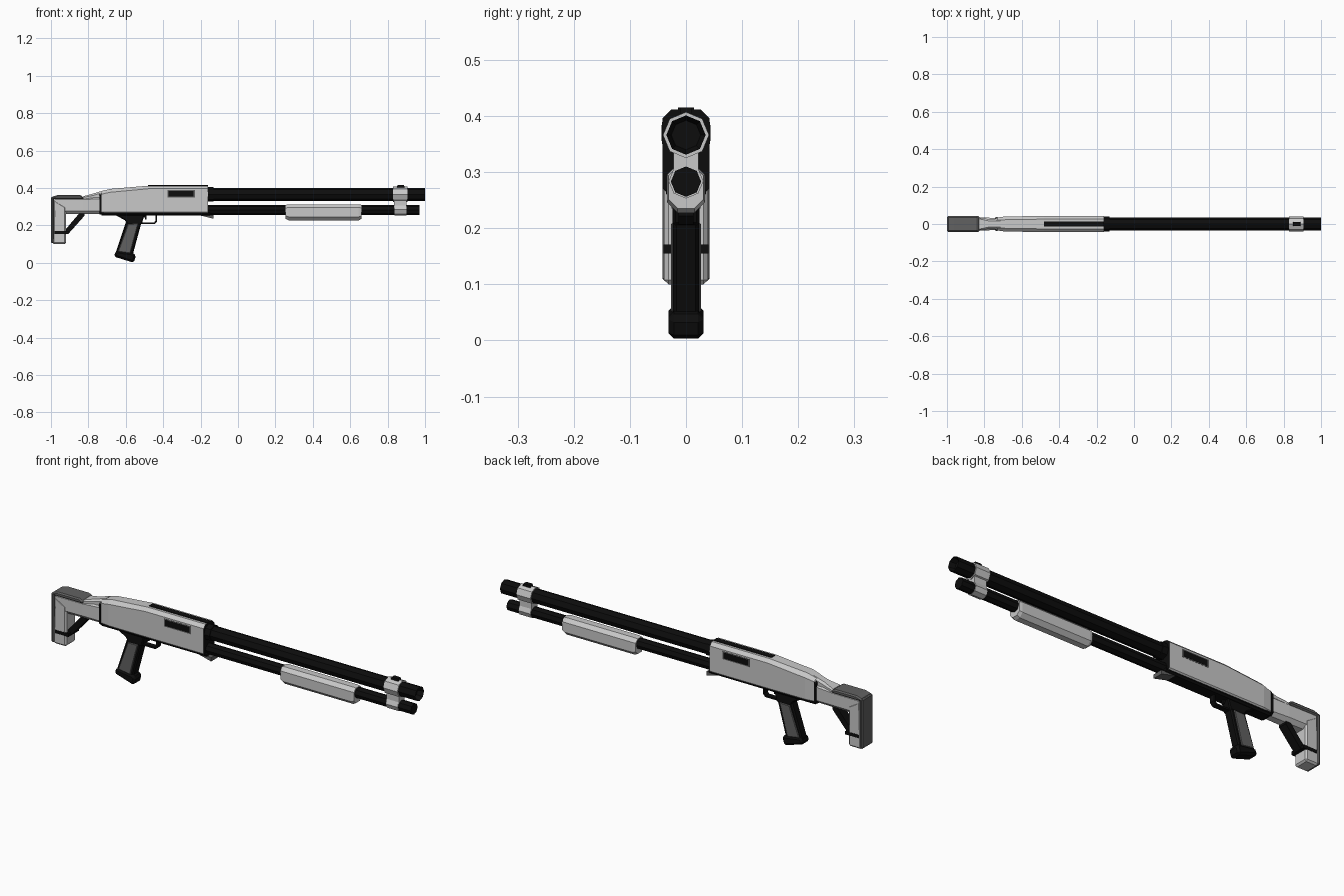
import bpy, bmesh, math
from mathutils import Vector

cube = bpy.data.objects.get("Cube")
if cube:
    bpy.data.objects.remove(cube, do_unlink=True)


def material(name, v):
    m = bpy.data.materials.new(name)
    m.use_nodes = True
    m.diffuse_color = (v, v, v, 1)
    m.node_tree.nodes["Principled BSDF"].inputs["Base Color"].default_value = (v, v, v, 1)
    return m


LIGHT = material("light grey", 0.58)
GREY = material("mid grey", 0.12)
BLACK = material("black", 0.004)


def finish(name, bm, mats, rule=None, bevel=0):
    bmesh.ops.recalc_face_normals(bm, faces=bm.faces)
    bm.normal_update()
    if rule:
        for f in bm.faces:
            f.material_index = rule(f)
    me = bpy.data.meshes.new(name)
    bm.to_mesh(me)
    bm.free()
    for m in mats:
        me.materials.append(m)
    ob = bpy.data.objects.new(name, me)
    bpy.context.collection.objects.link(ob)
    if bevel:
        mod = ob.modifiers.new("chamfer", "BEVEL")
        mod.width = bevel
        mod.segments = 1
    return ob


def prism(name, outline, hw, mat, bevel=0):
    """Side outline in x and z, widened evenly to both sides."""
    bm = bmesh.new()
    f = bm.faces.new([bm.verts.new((x, -hw, z)) for x, z in outline])
    ext = bmesh.ops.extrude_face_region(bm, geom=[f])["geom"]
    verts = [v for v in ext if isinstance(v, bmesh.types.BMVert)]
    bmesh.ops.translate(bm, verts=verts, vec=(0, 2 * hw, 0))
    return finish(name, bm, [mat], bevel=bevel)


def box(name, x0, x1, z0, z1, hw, mat, bevel=0):
    return prism(name, [(x0, z0), (x1, z0), (x1, z1), (x0, z1)], hw, mat, bevel)


def loft(name, sections, mats, rule=None):
    """Eight-sided sections: x, bottom, top, half width, top and bottom chamfer."""
    bm = bmesh.new()
    rings = []
    for x, b, t, w, ct, cb in sections:
        half = [(w - cb, b), (w, b + cb), (w, t - ct), (w - ct, t)]
        pts = half + [(-y, z) for y, z in reversed(half)]
        rings.append([bm.verts.new((x, y, z)) for y, z in pts])
    for a, c in zip(rings, rings[1:]):
        for i in range(8):
            j = (i + 1) % 8
            bm.faces.new((a[i], a[j], c[j], c[i]))
    bm.faces.new(rings[0])
    bm.faces.new(rings[-1])
    return finish(name, bm, mats, rule)


def tube(name, x0, x1, z, r, mat, bore=0):
    bm = bmesh.new()
    ring = [bm.verts.new((x0, r * math.cos(i * math.pi / 4), z + r * math.sin(i * math.pi / 4)))
            for i in range(8)]
    base = bm.faces.new(ring)
    ext = bmesh.ops.extrude_face_region(bm, geom=[base])["geom"]
    bmesh.ops.translate(bm, verts=[v for v in ext if isinstance(v, bmesh.types.BMVert)],
                        vec=(x1 - x0, 0, 0))
    if bore:
        end = [f for f in ext if isinstance(f, bmesh.types.BMFace)]
        bmesh.ops.inset_region(bm, faces=end, thickness=r * 0.25)
        bmesh.ops.translate(bm, verts=end[0].verts, vec=(-bore, 0, 0))
    return finish(name, bm, [mat])


# Barrel, magazine and pump
tube("barrel", -0.2, 1.0, 0.366, 0.035, BLACK, 0.03)
tube("barrel_collar", -0.17, -0.13, 0.366, 0.039, BLACK)
tube("magazine_tube", -0.2, 0.97, 0.283, 0.027, BLACK)
loft("pump_grip", [(0.255, 0.235, 0.31, 0.031, 0.016, 0.016),
                   (0.27, 0.227, 0.312, 0.034, 0.017, 0.019),
                   (0.645, 0.227, 0.312, 0.034, 0.017, 0.019),
                   (0.66, 0.235, 0.31, 0.031, 0.016, 0.016)], [LIGHT])

# Front clamp and sight
tube("clamp_upper", 0.828, 0.906, 0.366, 0.041, LIGHT)
tube("clamp_lower", 0.836, 0.9, 0.284, 0.031, LIGHT)
box("clamp_web", 0.834, 0.902, 0.29, 0.345, 0.022, LIGHT)
prism("front_sight", [(0.848, 0.4), (0.892, 0.4), (0.887, 0.415), (0.853, 0.415)], 0.011, BLACK)

# Receiver with black front and underside
loft("receiver", [(-0.735, 0.265, 0.38, 0.034, 0.014, 0.006),
                  (-0.685, 0.265, 0.395, 0.041, 0.018, 0.006),
                  (-0.48, 0.265, 0.412, 0.042, 0.016, 0.006),
                  (-0.16, 0.265, 0.412, 0.042, 0.016, 0.006)], [LIGHT, BLACK],
     lambda f: int(f.normal.x > 0.9 or f.normal.z < -0.9))
box("top_rail", -0.48, -0.16, 0.406, 0.415, 0.014, BLACK)
loft("receiver_tang", [(-0.83, 0.335, 0.355, 0.034, 0.006, 0.004),
                       (-0.775, 0.335, 0.37, 0.026, 0.01, 0.004),
                       (-0.715, 0.335, 0.388, 0.026, 0.01, 0.004)], [LIGHT])
loft("stock_joint", [(-0.741, 0.258, 0.368, 0.036, 0.012, 0.008),
                     (-0.73, 0.258, 0.378, 0.037, 0.012, 0.008)], [BLACK])

# Ejection ports: rim plate and dark opening on both sides
for side, y in (("right", -0.042), ("left", 0.042)):
    rim = box("port_rim_" + side, -0.378, -0.23, 0.35, 0.389, 0.001, GREY)
    port = box("port_" + side, -0.371, -0.237, 0.355, 0.384, 0.002, BLACK)
    rim.location.y = port.location.y = y

# Lower frame, loading gate and trigger group
loft("lower_frame", [(-0.73, 0.252, 0.27, 0.034, 0.003, 0.008),
                     (-0.15, 0.254, 0.27, 0.036, 0.003, 0.008)], [BLACK])
prism("loading_gate", [(-0.24, 0.262), (-0.13, 0.255), (-0.13, 0.235), (-0.165, 0.244)],
      0.026, GREY)
guard = [(-0.54, 0.255), (-0.53, 0.215), (-0.522, 0.207), (-0.445, 0.207),
         (-0.432, 0.222), (-0.432, 0.255)]
inner = [(-0.53, 0.255), (-0.521, 0.219), (-0.516, 0.215), (-0.449, 0.215),
         (-0.441, 0.225), (-0.441, 0.255)]
for i in range(5):
    prism("trigger_guard_%d" % (i + 1), [guard[i], guard[i + 1], inner[i + 1], inner[i]],
          0.013, BLACK)
prism("trigger", [(-0.505, 0.255), (-0.49, 0.255), (-0.488, 0.232), (-0.495, 0.23)], 0.005, BLACK)

# Pistol grip with side panels and flared foot
prism("grip_shoulder", [(-0.66, 0.257), (-0.5, 0.257), (-0.515, 0.205), (-0.59, 0.205),
                        (-0.605, 0.228)], 0.024, BLACK, 0.005)
prism("grip_core", [(-0.595, 0.23), (-0.515, 0.22), (-0.565, 0.035), (-0.655, 0.05)],
      0.023, BLACK, 0.006)
prism("grip_panels", [(-0.588, 0.208), (-0.533, 0.21), (-0.576, 0.05), (-0.642, 0.06)],
      0.027, GREY, 0.003)
prism("grip_foot", [(-0.652, 0.064), (-0.665, 0.034), (-0.557, 0.0), (-0.545, 0.042),
                    (-0.562, 0.052)], 0.031, BLACK, 0.01)

# Stock arm, drop leg, band and strut
loft("stock_arm", [(-0.98, 0.26, 0.346, 0.038, 0.008, 0.018),
                   (-0.83, 0.26, 0.346, 0.036, 0.008, 0.018),
                   (-0.74, 0.26, 0.35, 0.032, 0.008, 0.016)], [LIGHT])
prism("stock_leg", [(-0.992, 0.1), (-0.92, 0.1), (-0.92, 0.3), (-0.985, 0.34)],
      0.039, LIGHT, 0.008)
box("stock_band", -0.98, -0.905, 0.155, 0.171, 0.0405, BLACK)
prism("stock_strut", [(-0.925, 0.157), (-0.905, 0.157), (-0.822, 0.25), (-0.822, 0.263),
                      (-0.85, 0.263), (-0.925, 0.175)], 0.022, BLACK)

# Shoulder pad and cheek rest
box("butt_pad", -1.0, -0.985, 0.105, 0.352, 0.042, GREY, 0.005)
prism("cheek_rest", [(-0.998, 0.34), (-0.825, 0.34), (-0.83, 0.355), (-0.845, 0.362),
                     (-0.965, 0.362), (-0.998, 0.352)], 0.042, GREY, 0.006)
